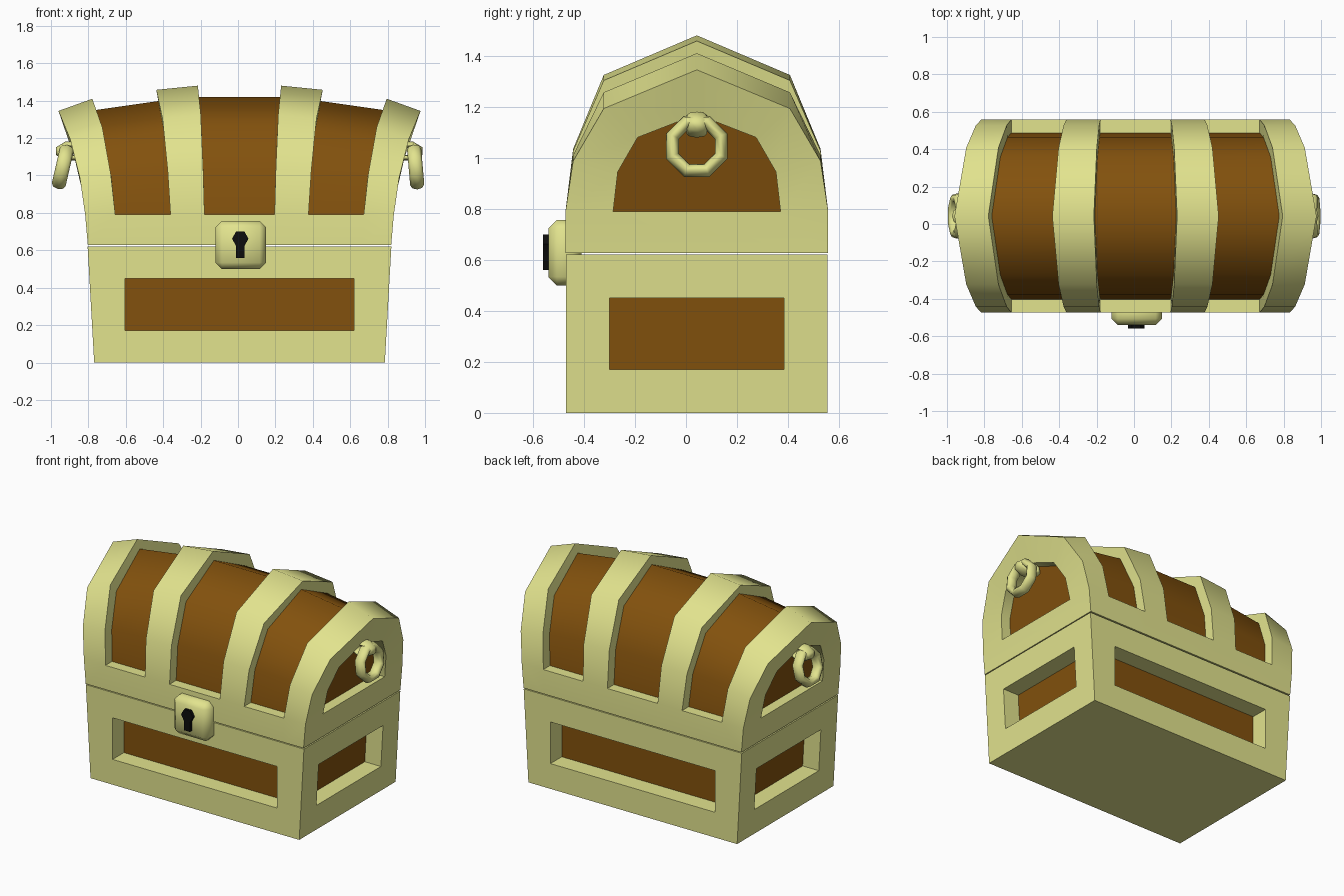
import bpy, bmesh, math
from mathutils import Vector

if "Cube" in bpy.data.objects:
    bpy.data.objects.remove(bpy.data.objects["Cube"])

CX, CY = 0.008, 0.0425      # body centre
DEPTH = 0.07                # how far the lid panels sit back
BASE_DEPTH = 0.12           # how far the base panels sit back


def material(name, rgb):
    m = bpy.data.materials.new(name)
    m.diffuse_color = (*rgb, 1)
    m.use_nodes = True
    m.node_tree.nodes["Principled BSDF"].inputs["Base Color"].default_value = m.diffuse_color
    return m


GOLD = material("pale_gold", (0.76, 0.77, 0.27))
WOOD = material("brown_wood", (0.225, 0.083, 0.004))
BLACK = material("black", (0.004, 0.004, 0.004))


def smooth(obj, angle):
    bpy.ops.object.select_all(action='DESELECT')
    obj.select_set(True)
    bpy.context.view_layer.objects.active = obj
    bpy.ops.object.shade_smooth_by_angle(angle=math.radians(angle))


def finish(bm, name, mats, angle=50):
    bmesh.ops.remove_doubles(bm, verts=bm.verts, dist=1e-5)
    bmesh.ops.recalc_face_normals(bm, faces=bm.faces)
    me = bpy.data.meshes.new(name)
    bm.to_mesh(me)
    bm.free()
    for m in mats:
        me.materials.append(m)
    obj = bpy.data.objects.new(name, me)
    bpy.context.collection.objects.link(obj)
    smooth(obj, angle)
    return obj


def face(bm, pts, mat=0):
    bm.faces.new([bm.verts.new(p) for p in pts]).material_index = mat


def recess(bm, outer, inner, inward, closed=True):
    """Flat frame from outer to inner loop, then a sunken wooden panel."""
    back = [Vector(p) + Vector(inward) for p in inner]
    n = len(outer)
    for i in range(n):
        j = (i + 1) % n
        if closed or j:
            face(bm, [outer[i], outer[j], inner[j], inner[i]])
        face(bm, [inner[i], inner[j], back[j], back[i]])
    face(bm, back, 1)


# Chest base: flared box with a sunken panel on each side
H, BY = 0.62, 0.5125
hx = lambda z: 0.777 + 0.035 * z / H
bm = bmesh.new()
for s in (-1, 1):
    rect = lambda zs, w: [(u * w(z), z) for u, z in
                          ((-1, zs[0]), (1, zs[0]), (1, zs[1]), (-1, zs[1]))]
    recess(bm, [(CX + x, CY + s * BY, z) for x, z in rect((0, H), hx)],
           [(CX + x, CY + s * BY, z) for x, z in rect((.17, .45), lambda z: .6125)],
           (0, -s * BASE_DEPTH, 0))
    recess(bm, [(CX + s * hx(z), CY + y, z) for y, z in rect((0, H), lambda z: BY)],
           [(CX + s * hx(z), CY + y, z) for y, z in rect((.17, .45), lambda z: .3425)],
           (-s * BASE_DEPTH, 0, 0))
for z in (0, H):
    face(bm, [(CX + a * hx(z), CY + b * BY, z) for a, b in
              ((-1, -1), (1, -1), (1, 1), (-1, 1))])
finish(bm, "chest_base", [GOLD, WOOD])

# Lid: arch profile (half width, height share, sideways flare share)
ARCH = [(-.515, 0, 0), (-.485, .355, .2), (-.365, .775, .56), (0, 1, 1)]
ARCH += [(-y, t, g) for y, t, g in ARCH[-2::-1]]
LID_Z, RAIL_Z = 0.627, 0.79
# Band edges from the middle out: x at rail, x at crest, z at crest
HALF = [(.187, .2225, 1.48), (.369, .445, 1.458), (.664, .787, 1.41), (.825, .968, 1.345)]
STATIONS = [(-a, -b, z) for a, b, z in HALF[::-1]] + HALF


def arch(st, inset=0):
    foot, top, zt = st
    k = 1 - inset * DEPTH / .515
    zt -= inset * 0.06
    top -= inset * (top - foot) * .15
    lift = (zt - 1.48) * .2                 # outer arches have lower shoulders
    return [(CX + foot + (top - foot) * g, CY + y * k,
             RAIL_Z + (zt - RAIL_Z) * t + (lift if t == .775 else 0))
            for y, t, g in ARCH]


V = [arch(s) for s in STATIONS]
W = [arch(s, 1) for s in STATIONS]
sill = [[(CX + (math.copysign(.811, s[0]) if i in (0, 7) else s[0]), CY + y, LID_Z)
         for y in (-.515, .515)] for i, s in enumerate(STATIONS)]
bm = bmesh.new()
for s in range(7):
    grid, mat = (W, 1) if s % 2 else (V, 0)
    for i in range(6):
        face(bm, [grid[s][i], grid[s + 1][i], grid[s + 1][i + 1], grid[s][i + 1]], mat)
    for e, i in ((0, 0), (1, 6)):                       # rails and ledges
        face(bm, [sill[s][e], sill[s + 1][e], V[s + 1][i], V[s][i]])
        if s % 2:
            face(bm, [V[s][i], V[s + 1][i], W[s + 1][i], W[s][i]])
    face(bm, [sill[s][0], sill[s + 1][0], sill[s + 1][1], sill[s][1]])
for s in range(1, 7):                                   # band side walls
    for i in range(6):
        face(bm, [V[s][i], V[s][i + 1], W[s][i + 1], W[s][i]])


def end_x(s, z):
    """x of the lid end at height z."""
    pts = V[s][:4]
    for a, b in zip(pts, pts[1:]):
        if z <= b[2]:
            return a[0] + (b[0] - a[0]) * (z - a[2]) / (b[2] - a[2])


# Lid ends with arched sunken panels
PANEL = [(-.328, .79), (-.31, .945), (-.232, 1.08), (0, 1.17)]
PANEL += [(-y, z) for y, z in PANEL[-2::-1]]
for s, sign in ((0, -1), (7, 1)):
    inner = [(end_x(s, z), CY + y, z) for y, z in PANEL]
    recess(bm, V[s], inner, (-sign * DEPTH, 0, 0), closed=False)
    face(bm, [sill[s][0], sill[s][1], V[s][6], inner[6], inner[0], V[s][0]])
finish(bm, "lid", [GOLD, WOOD], 60)


def torus(name, loc, rot, scale, major, minor, segs):
    bpy.ops.mesh.primitive_torus_add(location=loc, major_radius=major, minor_radius=minor,
                                     major_segments=segs, minor_segments=8)
    o = bpy.context.object
    o.name = name
    # turn a flat side up, then apply the stretch and stand it up
    o.rotation_euler = (0, 0, math.pi / segs)
    bpy.ops.object.transform_apply(location=False, rotation=True, scale=False)
    o.scale = scale
    o.rotation_euler = rot
    o.data.materials.append(GOLD)
    smooth(o, 60)


# Ring handles hanging from staples
for side, sign, x, tilt in (("left", -1, -.937, 13), ("right", 1, .950, 5)):
    torus(side + "_handle_ring", (x, CY, 1.045),
          (0, math.radians(90 - sign * tilt), 0), (1, 1, 1.4), .103, .027, 8)
    torus(side + "_handle_staple", (x - sign * .048, CY, 1.13),
          (math.pi / 2, 0, 0), (1.65, 1, 2.4), .038, .017, 8)

# Lock plate
bpy.ops.mesh.primitive_cube_add(size=1, location=(.015, -.475, .628))
lock = bpy.context.object
lock.name = "lock_plate"
lock.scale = (.27, .13, .257)
bpy.ops.object.transform_apply(location=False, rotation=False, scale=True)
lock.data.materials.append(GOLD)
bev = lock.modifiers.new("bevel", 'BEVEL')
bev.width, bev.segments = .034, 1
bpy.ops.object.modifier_apply(modifier="bevel")
smooth(lock, 60)

# Keyhole: raised black shape
half = [(.022, .70), (.044, .662), (.022, .622), (.022, .56)]
outline = half + [(-x, z) for x, z in half[::-1]]
bm = bmesh.new()
loops = [[(.012 + x, y, z) for x, z in outline] for y in (-.56, -.52)]
for loop in loops:
    face(bm, loop)
for i in range(len(outline)):
    j = (i + 1) % len(outline)
    face(bm, [loops[0][i], loops[0][j], loops[1][j], loops[1][i]])
finish(bm, "keyhole", [BLACK], 30)
